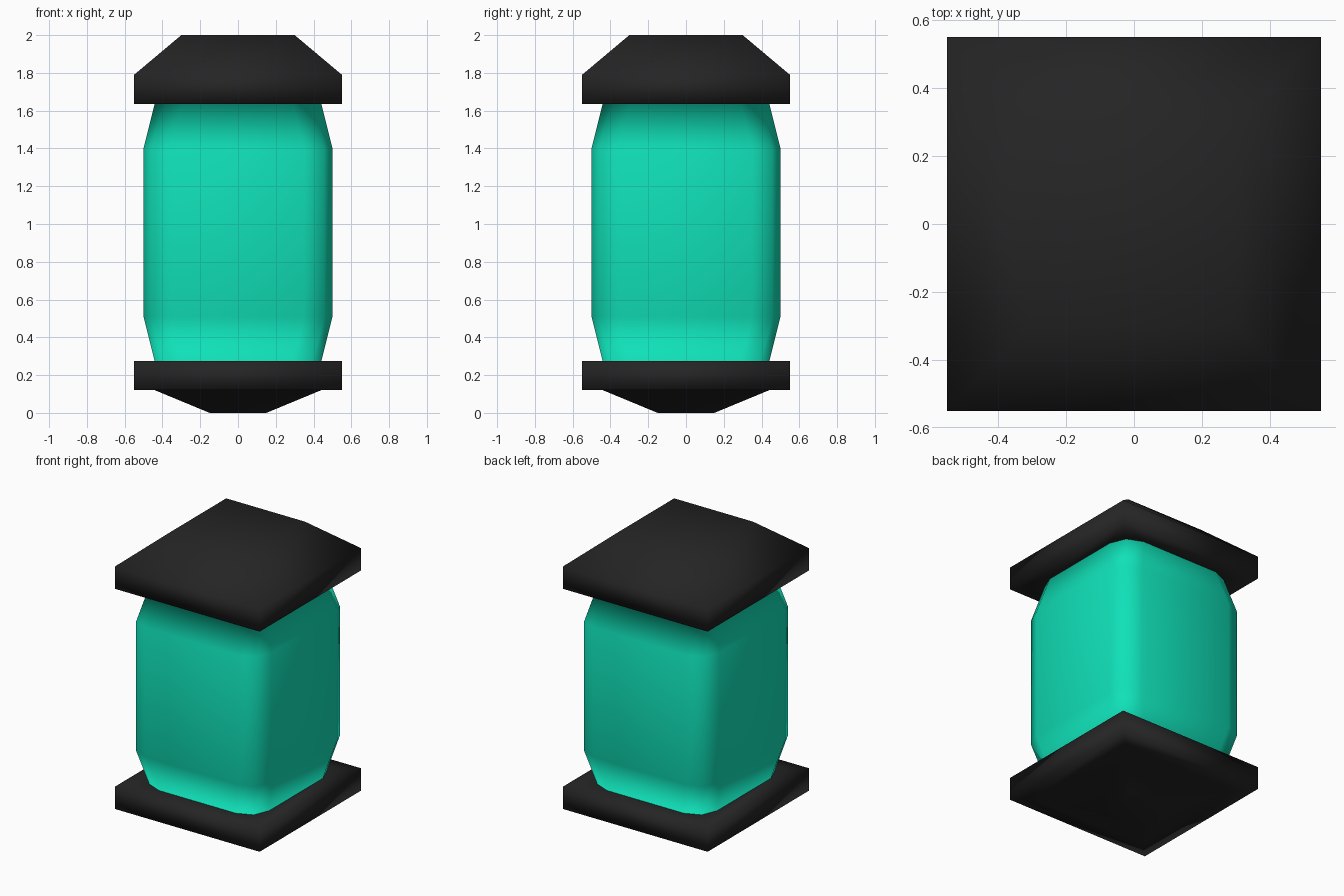
import bpy, bmesh, math

cube = bpy.data.objects.get("Cube")
if cube:
    bpy.data.objects.remove(cube, do_unlink=True)


def make_material(name, color):
    mat = bpy.data.materials.new(name)
    mat.use_nodes = True
    mat.diffuse_color = color
    mat.node_tree.nodes["Principled BSDF"].inputs["Base Color"].default_value = color
    return mat


black = make_material("black metal", (0.018, 0.018, 0.018, 1))
teal = make_material("teal glass", (0.005, 0.75, 0.48, 1))


def square_ring(bm, half, radius, z, steps=2):
    """Ring of vertices on a square with rounded corners."""
    verts = []
    for corner in range(4):
        for step in range(steps + 1):
            a = math.pi / 2 * (corner + step / steps)
            mid = math.pi / 2 * (corner + 0.5)
            reach = (half - radius) * math.sqrt(2)
            verts.append(bm.verts.new((reach * math.cos(mid) + radius * math.cos(a),
                                       reach * math.sin(mid) + radius * math.sin(a), z)))
    return verts


def loft(name, profile, mat, closed=True):
    """Skin square rings given as (half width, corner radius, height), bottom to top."""
    bm = bmesh.new()
    rings = [square_ring(bm, *row) for row in profile]
    count = len(rings[0])
    for low, high in zip(rings, rings[1:]):
        for i in range(count):
            j = (i + 1) % count
            bm.faces.new((low[i], low[j], high[j], high[i]))
    if closed:
        bm.faces.new(rings[0][::-1])
        bm.faces.new(rings[-1])
    # Sharp corners collapse to single vertices
    bmesh.ops.remove_doubles(bm, verts=bm.verts, dist=0.0005)
    for face in bm.faces:
        face.smooth = True
    mesh = bpy.data.meshes.new(name)
    bm.to_mesh(mesh)
    bm.free()
    mesh.materials.append(mat)
    obj = bpy.data.objects.new(name, mesh)
    bpy.context.collection.objects.link(obj)
    return obj


# Base plate with a shallow tapered foot
loft("base", [(0.15, 0, 0), (0.44, 0, 0.12), (0.55, 0, 0.12),
              (0.55, 0, 0.275), (0.44, 0.15, 0.275)], black)

# Glass body, with thin flanges hidden inside the base and roof
loft("glass_body", [(0.54, 0, 0.27), (0.44, 0.15, 0.27), (0.5, 0.15, 0.51),
                    (0.5, 0.15, 1.4), (0.44, 0.15, 1.64), (0.54, 0, 1.64)],
     teal, closed=False)

# Roof with sloped sides and a flat top
loft("roof", [(0.44, 0.15, 1.635), (0.55, 0, 1.635), (0.55, 0, 1.79),
              (0.3, 0, 2)], black)
